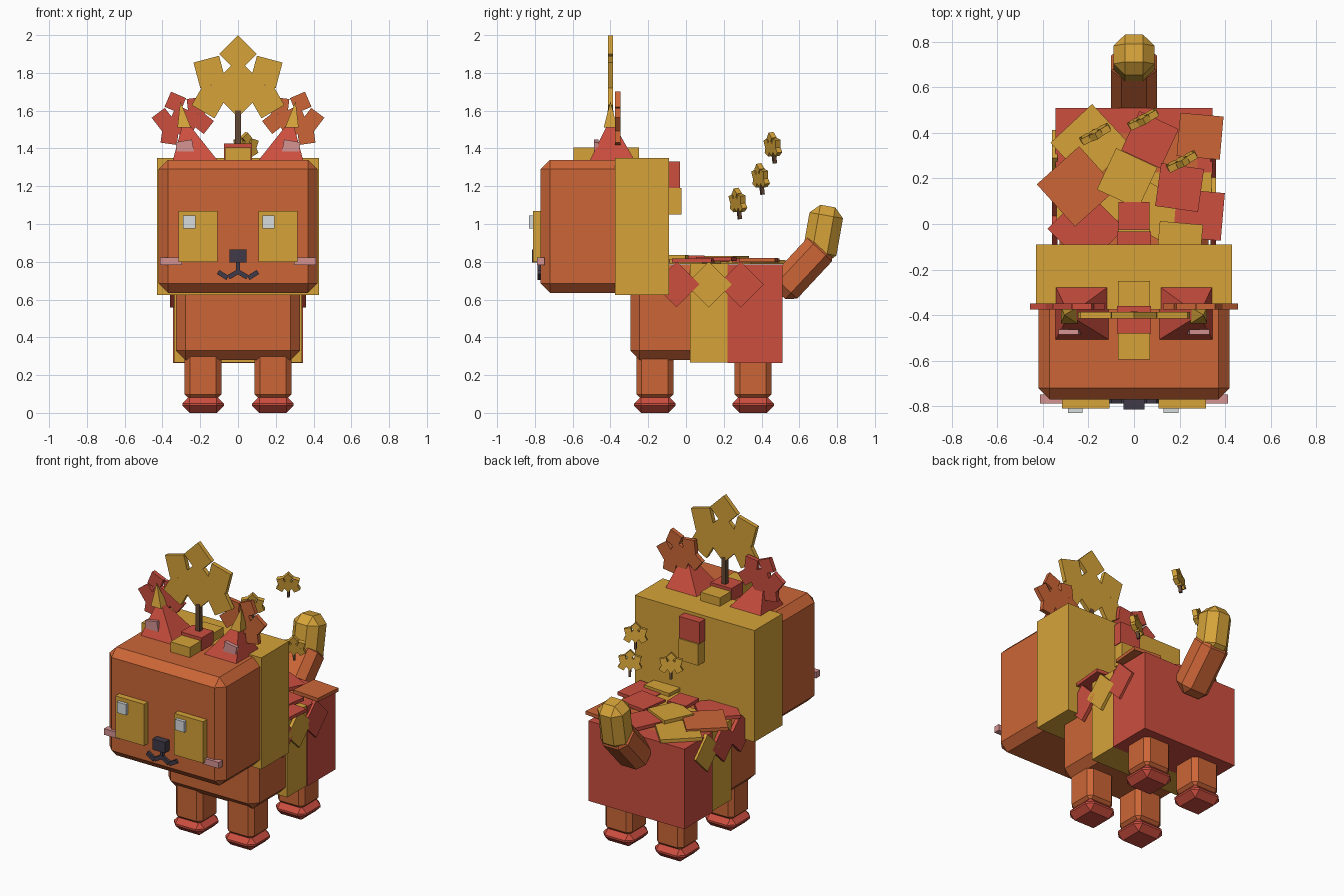
import bpy, bmesh
from math import radians
from mathutils import Matrix, Vector, Euler

cube = bpy.data.objects.get("Cube")
if cube:
    bpy.data.objects.remove(cube, do_unlink=True)


def material(name, r, g, b):
    linear = [((c / 255 + 0.055) / 1.055) ** 2.4 for c in (r, g, b)] + [1]
    m = bpy.data.materials.new(name)
    m.use_nodes = True
    m.diffuse_color = linear
    m.node_tree.nodes["Principled BSDF"].inputs["Base Color"].default_value = linear
    return m


ORANGE = material("fur orange", 204, 102, 55)
GOLD = material("leaf gold", 214, 163, 57)
RED = material("leaf red", 204, 78, 63)
WHITE = material("glint white", 216, 220, 222)
PINK = material("blush pink", 214, 147, 146)
DARK = material("nose dark", 64, 58, 72)
BROWN = material("stem brown", 100, 72, 52)


def finish(name, mat, bm):
    bmesh.ops.recalc_face_normals(bm, faces=bm.faces)
    mesh = bpy.data.meshes.new(name)
    bm.to_mesh(mesh)
    bm.free()
    mesh.materials.append(mat)
    obj = bpy.data.objects.new(name, mesh)
    bpy.context.collection.objects.link(obj)
    return obj


def turn(rx=0, ry=0, rz=0):
    return Euler((radians(rx), radians(ry), radians(rz))).to_matrix().to_4x4()


def block(name, mat, centre, size, rot=(0, 0, 0), bevel=0):
    bm = bmesh.new()
    bmesh.ops.create_cube(bm, size=1, matrix=Matrix.Diagonal((*size, 1)))
    if bevel:
        bmesh.ops.bevel(bm, geom=bm.edges[:], offset=bevel, segments=1,
                        affect='EDGES', profile=0.5)
    bm.transform(Matrix.Translation(centre) @ turn(*rot))
    return finish(name, mat, bm)


def span(name, mat, x, y, z, bevel=0):
    """Block given by its low and high limits on each axis."""
    lims = (x, y, z)
    return block(name, mat, [(a + b) / 2 for a, b in lims],
                 [b - a for a, b in lims], bevel=bevel)


def pyramid(name, mat, base, half, tip):
    bm = bmesh.new()
    x, y, z = base
    ring = [bm.verts.new((x + i * half, y + j * half, z))
            for i, j in ((-1, -1), (1, -1), (1, 1), (-1, 1))]
    top = bm.verts.new(tip)
    bm.faces.new(ring)
    for i in range(4):
        bm.faces.new((ring[i], ring[(i + 1) % 4], top))
    return finish(name, mat, bm)


def maple_leaf(name, mat, centre, scale, thick, rot=(0, 0, 0)):
    """Flat leaf made of a centre square and five smaller squares."""
    squares = [(0, 0, 0.22, 45), (0, 0.18, 0.14, 45)]
    for s in (-1, 1):
        squares += [(s * 0.15, 0.085, 0.14, s * 15), (s * 0.15, -0.065, 0.14, s * -30)]
    bm = bmesh.new()
    for x, z, side, angle in squares:
        size = Matrix.Diagonal((side * scale, thick, side * scale, 1))
        bmesh.ops.create_cube(bm, size=1, matrix=Matrix.Translation(
            (x * scale, 0, z * scale)) @ turn(ry=angle) @ size)
    bm.transform(Matrix.Translation(centre) @ turn(*rot))
    return finish(name, mat, bm)


# Head with the leaf hood
span("head", ORANGE, (-0.42, 0.42), (-0.77, -0.15), (0.635, 1.34), 0.05)
span("head_hood", GOLD, (-0.43, 0.43), (-0.375, -0.09), (0.625, 1.35))

# Crest blocks over the head
span("crest_front", GOLD, (-0.07, 0.07), (-0.595, -0.48), (1.32, 1.405))
span("crest_middle", RED, (-0.075, 0.075), (-0.48, -0.36), (1.32, 1.425))
span("crest_rear", GOLD, (-0.07, 0.07), (-0.36, -0.25), (1.32, 1.405))
span("crest_back_upper", RED, (-0.075, 0.075), (-0.1, -0.033), (1.19, 1.33))
span("crest_back_lower", GOLD, (-0.07, 0.07), (-0.1, -0.025), (1.05, 1.19))
span("crown_stem", BROWN, (-0.015, 0.015), (-0.415, -0.385), (1.38, 1.6))
maple_leaf("crown_leaf", GOLD, (0, -0.4, 1.72), 1, 0.028)

# Face, ears and ear leaves on both sides
for s, side, leaf in ((-1, "right", RED), (1, "left", ORANGE)):
    block(side + "_eye", GOLD, (s * 0.212, -0.785, 0.935), (0.207, 0.05, 0.27))
    glint_x = -0.258 if s < 0 else 0.162
    block(side + "_eye_glint", WHITE, (glint_x, -0.81, 1.01), (0.065, 0.04, 0.07))
    block(side + "_cheek", PINK, (s * 0.355, -0.768, 0.803), (0.115, 0.04, 0.04))
    block(side + "_mouth_inner", DARK, (s * 0.026, -0.775, 0.732),
          (0.055, 0.025, 0.025), (0, s * 30, 0))
    block(side + "_mouth_outer", DARK, (s * 0.08, -0.775, 0.73),
          (0.06, 0.025, 0.025), (0, s * -32, 0))
    pyramid(side + "_ear", RED, (s * 0.225, -0.39, 1.33), 0.122, (s * 0.285, -0.4, 1.56))
    pyramid(side + "_ear_tip", GOLD, (s * 0.285, -0.4, 1.51), 0.036, (s * 0.305, -0.4, 1.65))
    block(side + "_inner_ear", PINK, (s * 0.28, -0.475, 1.398),
          (0.088, 0.022, 0.085), (0, s * 10, 0))
    maple_leaf(side + "_ear_leaf", leaf, (s * 0.29, -0.362, 1.54), 0.62, 0.028,
               (0, s * 22, 0))
block("nose", DARK, (0, -0.79, 0.83), (0.09, 0.05, 0.07))
block("nose_bridge", DARK, (0, -0.775, 0.77), (0.02, 0.025, 0.07))

# Body with two leaf wraps
span("body", ORANGE, (-0.328, 0.328), (-0.295, 0.45), (0.28, 0.785), 0.05)
span("middle_wrap", GOLD, (-0.34, 0.34), (0.02, 0.225), (0.268, 0.79))
span("rear_wrap", RED, (-0.345, 0.345), (0.22, 0.51), (0.265, 0.785))

# Legs and paws
for x, side in ((-0.185, "right"), (0.185, "left")):
    for y, end in ((-0.165, "front"), (0.355, "rear")):
        block(f"{end}_{side}_leg", ORANGE, (x, y, 0.2), (0.195, 0.195, 0.26), bevel=0.028)
        block(f"{end}_{side}_paw", RED, (x, y, 0.044), (0.22, 0.22, 0.088), bevel=0.038)

# Tail
block("tail_base", ORANGE, (0, 0.615, 0.765), (0.2, 0.18, 0.36), (-43, 0, 0), 0.045)
block("tail_tip", GOLD, (0, 0.725, 0.947), (0.18, 0.18, 0.3), (-10, 0, 0), 0.05)

# Leaves hanging on the flanks
for s, side, colours in ((-1, "right", (RED, RED, GOLD)), (1, "left", (RED, GOLD, RED))):
    for i, mat in enumerate(colours):
        block(f"{side}_flank_leaf_{i + 1}", mat, (s * 0.348, -0.05 + 0.17 * i, 0.68),
              (0.024, 0.172, 0.172), (45, 0, 0))

# Leaves scattered on the back: colour, x, y, z, side, turn
BACK = (
    (GOLD, -0.19, 0.35, 0.798, 0.25, 43), (ORANGE, -0.25, 0.165, 0.81, 0.25, 42),
    (RED, -0.21, -0.02, 0.802, 0.24, 45), (GOLD, -0.03, 0.2, 0.82, 0.2, -25),
    (RED, 0.07, 0.37, 0.806, 0.19, -25), (ORANGE, 0.29, 0.385, 0.81, 0.19, -5),
    (RED, 0.2, 0.16, 0.815, 0.19, -8), (RED, 0.285, 0.04, 0.806, 0.21, -5),
    (GOLD, 0.1, 0.05, 0.8, 0.2, -30), (GOLD, 0.2, -0.09, 0.824, 0.19, -5),
    (RED, 0, 0.03, 0.822, 0.135, 0),
)
for i, (mat, x, y, z, side, angle) in enumerate(BACK):
    block(f"back_leaf_{i + 1}", mat, (x, y, z), (side, side, 0.022), (0, 0, angle))

# Small leaves floating behind the head
for i, (x, y, z) in enumerate(((0.21, 0.275, 1.11), (-0.17, 0.395, 1.24), (0.04, 0.46, 1.405))):
    rot = (8, 0, 28)
    maple_leaf(f"drifting_leaf_{i + 1}", GOLD, (x, y, z), 0.29, 0.03, rot)
    stem = Vector((x, y, z)) + turn(*rot) @ Vector((0, 0, -0.055))
    block(f"drifting_stem_{i + 1}", BROWN, stem, (0.014, 0.02, 0.06), rot)
